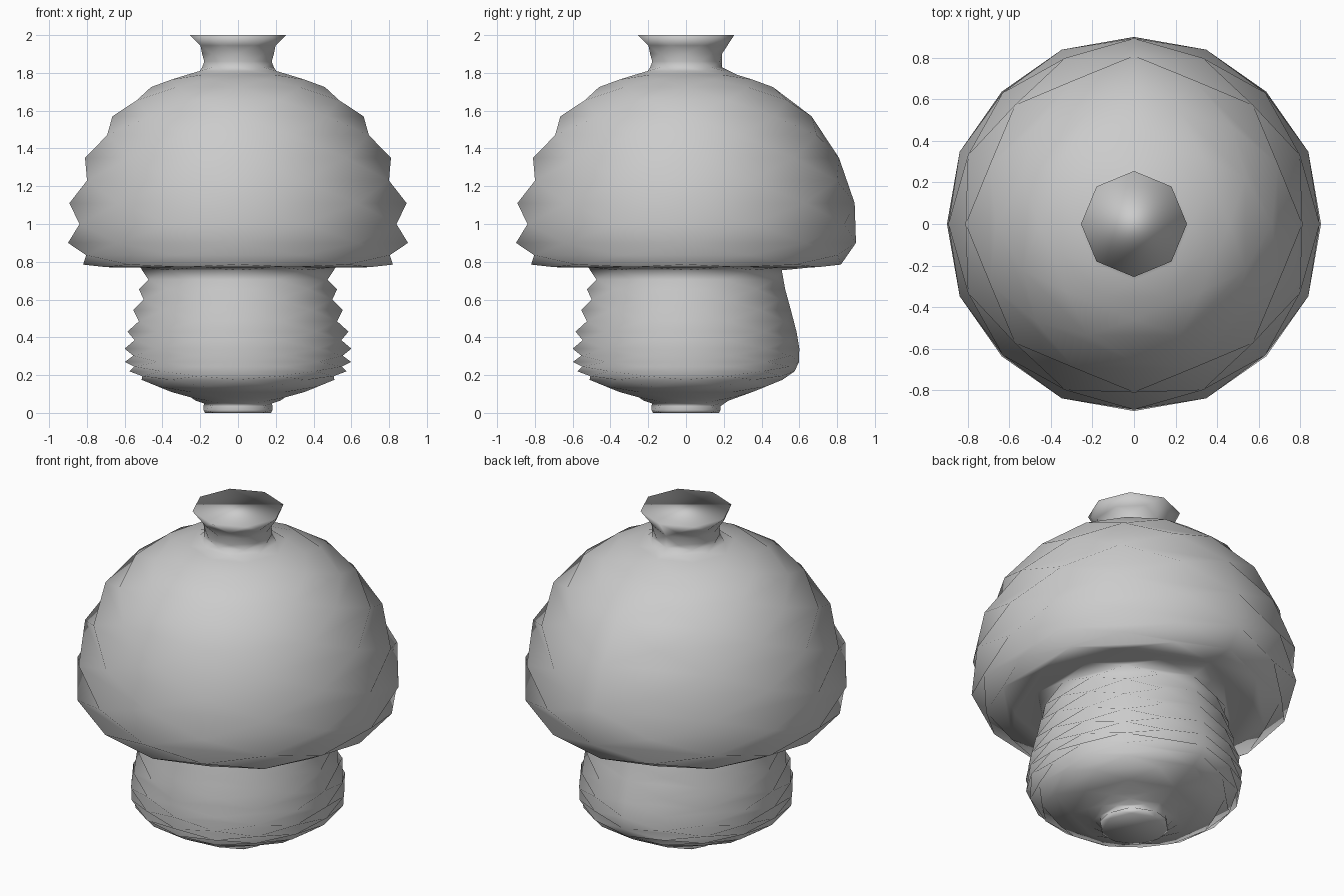
import bpy, bmesh, math

if "Cube" in bpy.data.objects:
    bpy.data.objects.remove(bpy.data.objects["Cube"])

SIDES = 8
# Profile (radius, height), bottom to top; every second ring is turned half a step
PROFILE = [
    # foot
    (.175, 0), (.197, .015), (.182, .035), (.195, .05), (.225, .065),
    # stem
    (.27, .082), (.35, .11), (.46, .14), (.51, .175), (.55, .195), (.575, .22),
    (.595, .245), (.598, .27), (.6, .303), (.6, .34), (.592, .385), (.585, .43),
    (.568, .485), (.555, .545), (.54, .6), (.525, .655), (.513, .705), (.507, .755),
    # underside of the cap
    (.56, .772), (.66, .77), (.76, .772), (.82, .785),
    # cap dome
    (.87, .835), (.9, .9), (.908, 1.0), (.893, 1.11), (.865, 1.23), (.81, 1.35),
    (.75, 1.47), (.665, 1.57), (.58, 1.655), (.46, 1.725), (.38, 1.765), (.27, 1.79),
    # neck and flared spout
    (.22, 1.81), (.19, 1.83), (.193, 1.86), (.19, 1.9), (.215, 1.945), (.255, 2.0),
]

bm = bmesh.new()
rings = []
for i, (r, z) in enumerate(PROFILE):
    ring = []
    for k in range(SIDES):
        a = math.pi / 2 + (k + 0.5 * (i % 2)) * math.tau / SIDES
        ring.append(bm.verts.new((r * math.cos(a), r * math.sin(a), z)))
    rings.append(ring)

# Triangle strips between neighbouring rings, leaving the back seam open
for i in range(len(rings) - 1):
    even, odd = (rings[i], rings[i + 1]) if i % 2 == 0 else (rings[i + 1], rings[i])
    for k in range(SIDES):
        n = (k + 1) % SIDES
        bm.faces.new((even[k], even[n], odd[k]))
        if k < SIDES - 1:
            bm.faces.new((odd[k], even[n], odd[n]))

# Back seam runs straight up between the unturned rings
for i in range(1, len(rings) - 1, 2):
    low, high = rings[i - 1][0], rings[i + 1][0]
    bm.faces.new((low, high, rings[i][0]))
    bm.faces.new((low, high, rings[i][-1]))

# Closed ends
bm.faces.new(rings[0])
bm.faces.new(rings[-1])

bmesh.ops.recalc_face_normals(bm, faces=bm.faces)
for f in bm.faces:
    f.smooth = True

mesh = bpy.data.meshes.new("mushroom_body")
bm.to_mesh(mesh)
bm.free()
body = bpy.data.objects.new("mushroom_body", mesh)
bpy.context.collection.objects.link(body)
